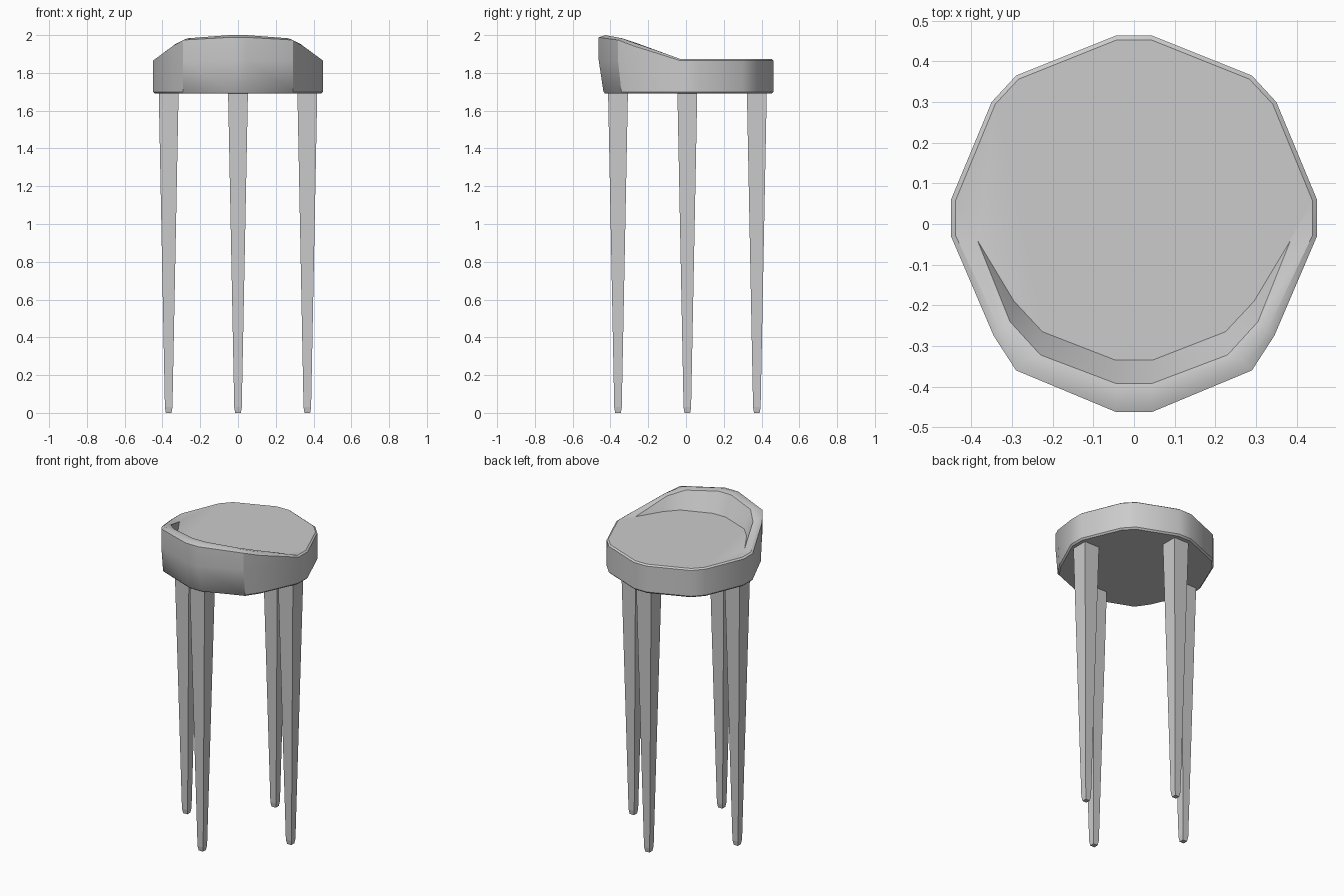
import bpy, bmesh

if "Cube" in bpy.data.objects:
    bpy.data.objects.remove(bpy.data.objects["Cube"])


def finish(name, bm):
    bmesh.ops.remove_doubles(bm, verts=bm.verts, dist=0.0005)
    bmesh.ops.recalc_face_normals(bm, faces=bm.faces)
    mesh = bpy.data.meshes.new(name)
    bm.to_mesh(mesh)
    bm.free()
    ob = bpy.data.objects.new(name, mesh)
    bpy.context.collection.objects.link(ob)
    return ob


def loft(bm, rings):
    """Skin closed rings of equal length and cap both ends."""
    loops = [[bm.verts.new(p) for p in ring] for ring in rings]
    for a, b in zip(loops, loops[1:]):
        n = len(a)
        for i in range(n):
            j = (i + 1) % n
            bm.faces.new((a[i], a[j], b[j], b[i]))
    bm.faces.new(loops[0])
    bm.faces.new(loops[-1])


def mirrored(half):
    return half + [(-x, y, z) for x, y, z in reversed(half)]


# Seat: half outlines from the low edge (+y) round to the raised lip (-y)
TOP = 1.873
outline = [(.045, .463), (.29, .365), (.35, .30), (.45, .06),
           (.45, -.03), (.345, -.275), (.29, -.36), (.045, -.462)]
edge_z = [1.865] * 5 + [1.942, 1.974, 1.988]
lean = [0] * 5 + [.013, .018, .025]

lower = [(x, y + d, 1.70) for (x, y), d in zip(outline, lean)]
under = [(x * .98, y * .98, 1.69) for x, y, _ in lower]
middle = [(x, y, 1.865) for x, y in outline]
edge = [(x, y, z) for (x, y), z in zip(outline, edge_z)]
flat_rim = [(.042, .453, TOP), (.284, .356, TOP), (.341, .295, TOP), (.439, .057, TOP)]
crest = flat_rim + [(.439, -.028, TOP), (.328, -.262, 1.955),
                    (.268, -.338, 1.983), (.045, -.428, 2.0)]
inner = flat_rim + [(.385, -.04, TOP), (.305, -.24, 1.95),
                    (.23, -.322, 1.977), (.045, -.392, 1.993)]
floor = flat_rim + [(.385, -.04, TOP), (.295, -.19, TOP),
                    (.225, -.265, TOP), (.045, -.335, TOP)]

bm = bmesh.new()
loft(bm, [mirrored(r) for r in (under, lower, middle, edge, crest, inner, floor)])
seat = finish("seat", bm)
bpy.context.view_layer.objects.active = seat
seat.select_set(True)
bpy.ops.object.shade_smooth_by_angle(angle=0.6)

# Four tapered square legs with chamfered feet
LEG_PROFILE = [(.015, 0), (.020, .03), (.0525, 1.695)]
for name, cx, cy in (("front_leg", 0, -.36), ("back_leg", 0, .375),
                     ("left_leg", -.367, .007), ("right_leg", .367, .007)):
    bm = bmesh.new()
    loft(bm, [[(cx + sx * r, cy + sy * r, z)
               for sx, sy in ((-1, -1), (1, -1), (1, 1), (-1, 1))]
              for r, z in LEG_PROFILE])
    finish(name, bm)
